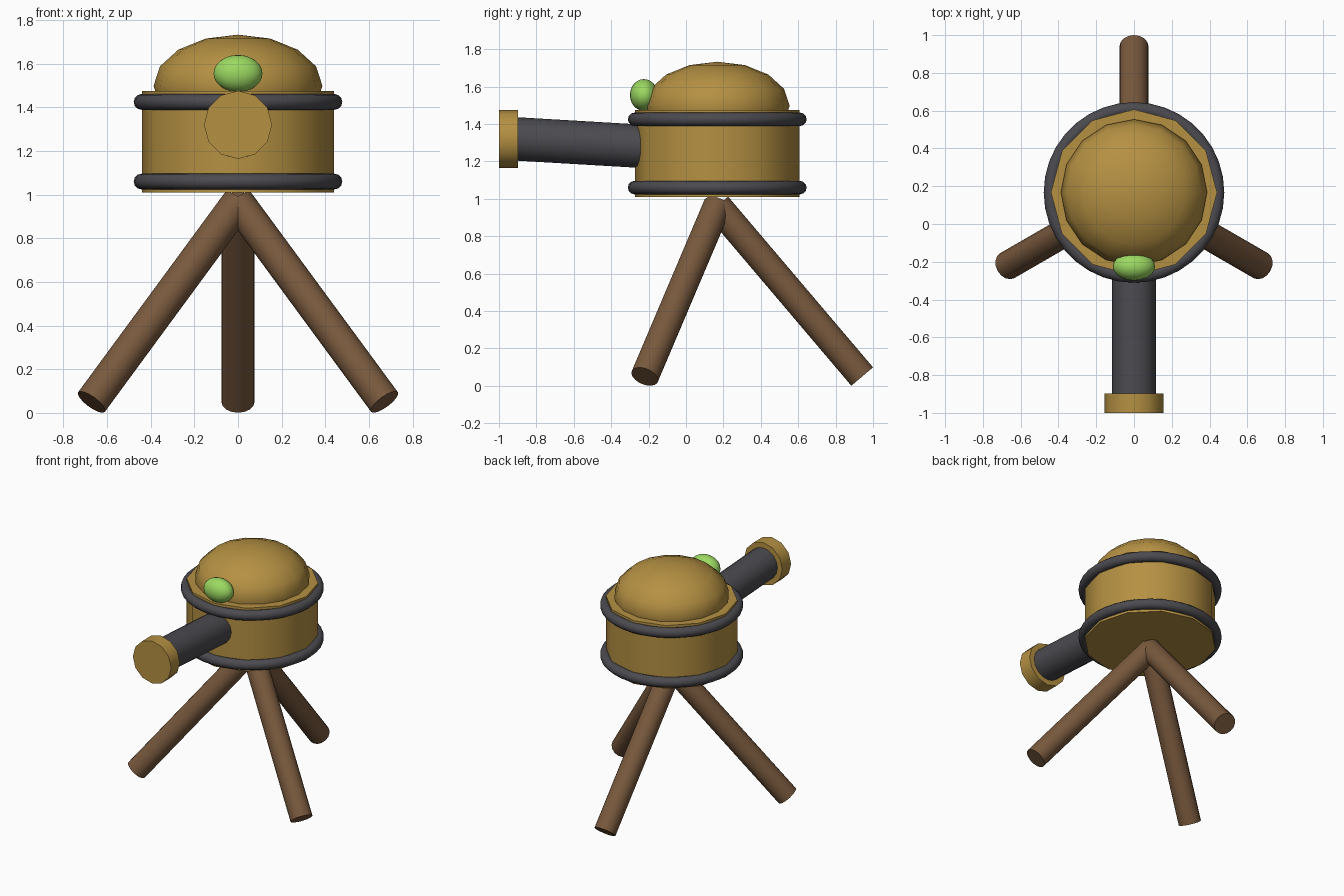
import bpy, math
from mathutils import Vector

if "Cube" in bpy.data.objects:
    bpy.data.objects.remove(bpy.data.objects["Cube"])

CY = 0.167  # y of the body axis


def material(name, rgb):
    m = bpy.data.materials.new(name)
    m.diffuse_color = (*rgb, 1)
    m.use_nodes = True
    m.node_tree.nodes["Principled BSDF"].inputs["Base Color"].default_value = m.diffuse_color
    return m


GOLD = material("brass", (0.46, 0.28, 0.055))
DARK = material("dark iron", (0.07, 0.07, 0.08))
WOOD = material("brown wood", (0.19, 0.10, 0.047))
GREEN = material("green glass", (0.33, 0.69, 0.12))


def finish(name, mat, angle=50):
    ob = bpy.context.object
    ob.name = name
    ob.data.materials.append(mat)
    bpy.ops.object.transform_apply(location=False, rotation=True, scale=True)
    bpy.ops.object.shade_smooth_by_angle(angle=math.radians(angle))
    return ob


def rod(name, a, b, radius, sides, mat):
    """Cylinder running from point a to point b."""
    a, b = Vector(a), Vector(b)
    d = b - a
    bpy.ops.mesh.primitive_cylinder_add(vertices=sides, radius=radius, depth=d.length,
                                        location=(a + b) / 2,
                                        rotation=d.to_track_quat('Z', 'Y').to_euler())
    return finish(name, mat)


def ball(name, loc, scale, seg, rings, mat):
    bpy.ops.mesh.primitive_uv_sphere_add(segments=seg, ring_count=rings, radius=1, location=loc)
    bpy.context.object.scale = scale
    return finish(name, mat, 80)


# Drum body with domed lid
rod("body", (0, CY, 1.01), (0, CY, 1.475), 0.44, 12, GOLD)
ball("dome", (0, CY, 1.498), (0.387, 0.387, 0.235), 16, 8, GOLD)

# Two hoops around the drum
for name, z in (("lower_hoop", 1.06), ("upper_hoop", 1.425)):
    bpy.ops.mesh.primitive_torus_add(major_segments=36, minor_segments=12, major_radius=0.442,
                                     minor_radius=0.036, location=(0, CY, z))
    finish(name, DARK, 80)

# Barrel, slightly raised, with muzzle cap
rod("barrel", (0, -0.95, 1.323), (0, -0.1, 1.273), 0.116, 16, DARK)
rod("muzzle", (0, -0.898, 1.32), (0, -1.0, 1.32), 0.156, 12, GOLD)

# Sight lens on the front of the dome
ball("lens", (0, -0.225, 1.555), (0.112, 0.075, 0.085), 20, 12, GREEN)

# Tripod legs meeting under the drum
for name, deg in (("back_leg", 90), ("left_leg", 210), ("right_leg", 330)):
    t = math.radians(deg)
    foot = (0.775 * math.cos(t), CY + 0.775 * math.sin(t), 0.05)
    rod(name, foot, (0, CY, 0.963), 0.076, 16, WOOD)
